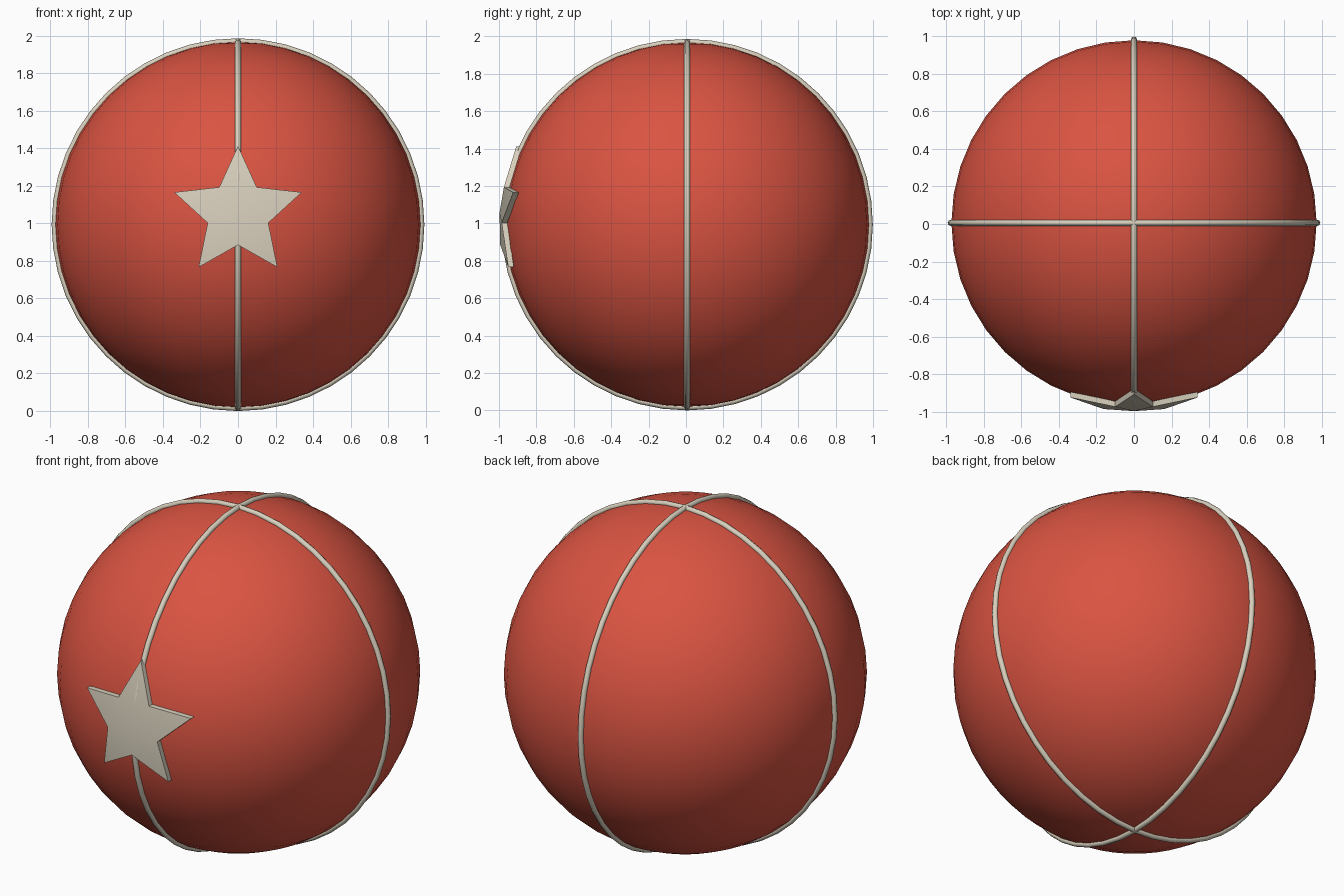
import bpy
import bmesh
from math import pi, sin, cos, sqrt, radians

if "Cube" in bpy.data.objects:
    bpy.data.objects.remove(bpy.data.objects["Cube"], do_unlink=True)

CENTRE = (0, 0.006, 0.993)
BALL_R = 0.973
SEAM_R = 0.977
SEAM_THICK = 0.016
STAR_R = 1.005


def make_material(name, rgb):
    mat = bpy.data.materials.new(name)
    mat.use_nodes = True
    colour = (*rgb, 1)
    mat.diffuse_color = colour
    mat.node_tree.nodes["Principled BSDF"].inputs["Base Color"].default_value = colour
    return mat


red = make_material("warm red", (0.7, 0.088, 0.054))
cream = make_material("cream", (0.69, 0.63, 0.51))


def finish(name, mat, angle):
    obj = bpy.context.object
    obj.name = name
    obj.data.materials.append(mat)
    bpy.ops.object.shade_smooth_by_angle(angle=radians(angle))
    return obj


# Ball
bpy.ops.mesh.primitive_uv_sphere_add(segments=40, ring_count=24, radius=BALL_R, location=CENTRE)
finish("ball", red, 60)

# Two raised seams crossing at the poles
for name, turn in (("side_seam", 0), ("front_back_seam", pi / 2)):
    bpy.ops.mesh.primitive_torus_add(
        major_segments=48, minor_segments=8, major_radius=SEAM_R,
        minor_radius=SEAM_THICK, location=CENTRE, rotation=(pi / 2, 0, turn))
    finish(name, cream, 60)

# Star plate wrapped on the front of the ball
STAR_Z = 1.055
STAR_THICK = 0.03


def on_ball(x, z):
    y = CENTRE[1] - sqrt(STAR_R ** 2 - x ** 2 - (z - CENTRE[2]) ** 2)
    return (x, y, z)


bm = bmesh.new()
hub = bm.verts.new(on_ball(0, STAR_Z))
rim = []
for i in range(10):
    r = 0.17 if i % 2 else 0.357
    a = i * pi / 5
    rim.append(bm.verts.new(on_ball(r * sin(a), STAR_Z + r * cos(a))))
faces = [bm.faces.new((hub, rim[i], rim[(i + 1) % 10])) for i in range(10)]
back = bmesh.ops.extrude_face_region(bm, geom=faces, use_keep_orig=True)
bmesh.ops.translate(bm, vec=(0, STAR_THICK, 0),
                    verts=[g for g in back["geom"] if isinstance(g, bmesh.types.BMVert)])
bmesh.ops.recalc_face_normals(bm, faces=bm.faces)
mesh = bpy.data.meshes.new("star")
bm.to_mesh(mesh)
bm.free()
star = bpy.data.objects.new("star", mesh)
bpy.context.collection.objects.link(star)
bpy.ops.object.select_all(action="DESELECT")
star.select_set(True)
bpy.context.view_layer.objects.active = star
finish("star", cream, 40)
